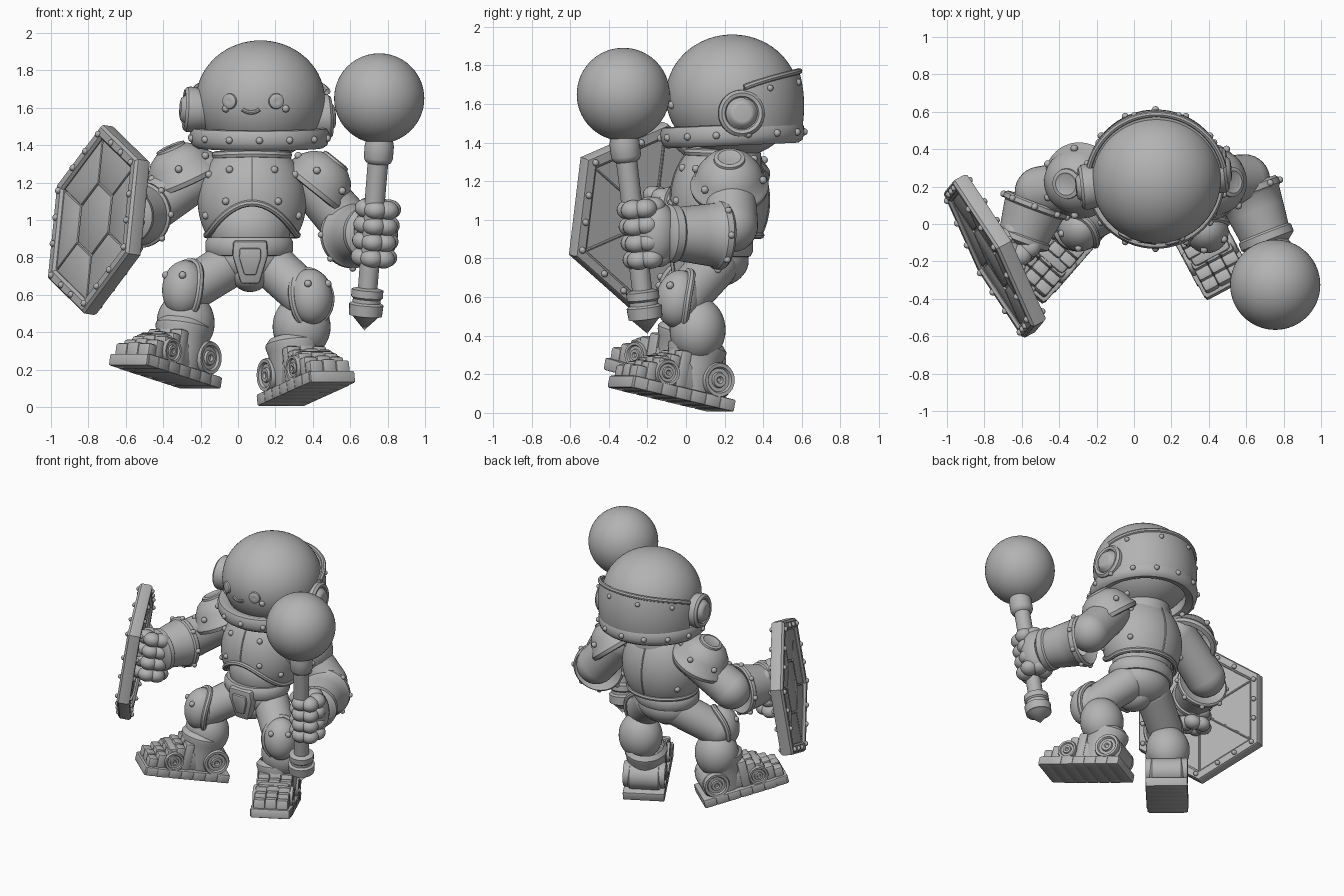
import bpy, bmesh
from math import sin, cos, pi, sqrt, radians
from mathutils import Matrix, Vector

if "Cube" in bpy.data.objects:
    bpy.data.objects.remove(bpy.data.objects["Cube"])

mat = bpy.data.materials.new("plain_grey")
mat.use_nodes = True
GREY = (0.45, 0.45, 0.45, 1)
mat.diffuse_color = GREY
mat.node_tree.nodes["Principled BSDF"].inputs["Base Color"].default_value = GREY
made = []


def finish(name, data):
    ob = bpy.data.objects.new(name, data)
    bpy.context.collection.objects.link(ob)
    data.materials.append(mat)
    made.append(ob)
    return ob


def from_bm(name, bm):
    bmesh.ops.remove_doubles(bm, verts=bm.verts, dist=1e-5)
    bmesh.ops.recalc_face_normals(bm, faces=bm.faces)
    me = bpy.data.meshes.new(name)
    bm.to_mesh(me)
    bm.free()
    return finish(name, me)


def sheet(name, fn, nu, nv, thick=0):
    """Surface from a function of u and v, both 0 to 1."""
    bm = bmesh.new()
    g = [[bm.verts.new(fn(i / nu, j / nv)) for j in range(nv + 1)] for i in range(nu + 1)]
    for i in range(nu):
        for j in range(nv):
            bm.faces.new((g[i][j], g[i + 1][j], g[i + 1][j + 1], g[i][j + 1]))
    ob = from_bm(name, bm)
    if thick:
        mod = ob.modifiers.new("thickness", "SOLIDIFY")
        mod.thickness = thick


def frame(p, axis):
    return Matrix.Translation(p) @ Vector(axis).to_track_quat('Z', 'Y').to_matrix().to_4x4()


def lathe(name, M, prof, seg=48, sx=1, sy=1, phase=0):
    """Turn (height, radius) points about the z axis of M."""
    n = len(prof) - 1

    def fn(u, v):
        h, r = prof[round(v * n)]
        a = 2 * pi * u + phase
        return M @ Vector((r * cos(a) * sx, r * sin(a) * sy, h))
    sheet(name, fn, seg, n)


def balls(name, items, M=Matrix(), seg=12):
    bm = bmesh.new()
    for loc, rad in items:
        r = rad if isinstance(rad, tuple) else (rad,) * 3
        bmesh.ops.create_uvsphere(bm, u_segments=seg, v_segments=seg // 2 + 2, radius=1,
                                  matrix=M @ Matrix.Translation(loc) @ Matrix.Diagonal((*r, 1)))
    from_bm(name, bm)


def blocks(name, M, items, bevel):
    bm = bmesh.new()
    for loc, size in items:
        bmesh.ops.create_cube(bm, size=1, matrix=M @ Matrix.Translation(loc) @ Matrix.Diagonal((*size, 1)))
    bmesh.ops.bevel(bm, geom=bm.edges[:], offset=bevel, segments=2, affect='EDGES', profile=0.5)
    from_bm(name, bm)


def slabs(name, M, polys, z0, z1, bevel):
    bm = bmesh.new()
    for poly in polys:
        lo, hi = ([bm.verts.new(M @ Vector((x, y, z))) for x, y in poly] for z in (z0, z1))
        bm.faces.new(lo)
        bm.faces.new(hi)
        for k in range(len(poly)):
            bm.faces.new((lo[k - 1], lo[k], hi[k], hi[k - 1]))
    bmesh.ops.recalc_face_normals(bm, faces=bm.faces)
    bmesh.ops.bevel(bm, geom=bm.edges[:], offset=bevel, segments=2, affect='EDGES', profile=0.5)
    from_bm(name, bm)


def cord(name, pts, r, closed=False):
    cu = bpy.data.curves.new(name, 'CURVE')
    cu.dimensions = '3D'
    cu.bevel_depth = r
    cu.bevel_resolution = 2
    cu.use_fill_caps = True
    sp = cu.splines.new('POLY')
    sp.points.add(len(pts) - 1)
    for q, p in zip(sp.points, pts):
        q.co = (*p, 1)
    sp.use_cyclic_u = closed
    finish(name, cu)


def limb(name, a, b, ra, rb):
    a, b = Vector(a), Vector(b)
    length = (b - a).length
    lathe(name, frame(a, b - a), [(t / 8 * length, ra + (rb - ra) * t / 8) for t in range(9)], 32)
    balls(name + "_joints", [(a, ra), (b, rb)], seg=32)


# Helmet: globe, lower rim, rear shell, ear discs
HC, HR = Vector((0.12, 0.24, 1.64)), (0.345, 0.345, 0.32)
balls("helmet_globe", [(HC, HR)], seg=64)
RIM = Matrix.Translation((0.115, 0.24, 1.44)) @ Matrix.Rotation(radians(2.5), 4, 'X')
lathe("helmet_rim", RIM, [(-0.04, 0.29), (-0.055, 0.34), (-0.04, 0.362), (-0.01, 0.372),
                          (0.03, 0.372), (0.05, 0.362), (0.055, 0.34), (0.04, 0.29), (-0.04, 0.29)], 64)
balls("rim_rivets", [((0.372 * cos(a), 0.372 * sin(a), 0), 0.019)
                     for a in [2 * pi * (k + 0.5) / 14 for k in range(14)]], RIM)


def rear_shell(u, v):
    a = radians(10 + 160 * u)
    top = 1.64 + 0.13 * max(0, sin(a)) ** 0.6
    z = 1.47 + (top - 1.47) * v
    r = 0.372 * sqrt(1 - ((z - 1.59) / 0.5) ** 2)
    return Vector((0.12 + r * cos(a), 0.24 + r * sin(a), z))


sheet("helmet_rear_shell", rear_shell, 48, 8, 0.04)
cord("rear_shell_trim", [rear_shell(k / 48, 1) for k in range(49)], 0.016)
balls("rear_shell_rivets", [(rear_shell(u, 0.82), 0.017) for u in (0.14, 0.38, 0.62, 0.86)])
EAR = [(-0.06, 0.11), (0.02, 0.122), (0.04, 0.12), (0.055, 0.105), (0.05, 0.088), (0.04, 0.082),
       (0.055, 0.07), (0.07, 0.06), (0.075, 0.045), (0.07, 0)]
lathe("left_ear_disc", frame((0.445, 0.285, 1.55), (1, 0.1, 0.05)), EAR)
lathe("right_ear_disc", frame((-0.235, 0.2, 1.59), (-1, -0.1, 0.05)), EAR)


# Face relief
def on_globe(x, z):
    k = 1 - ((x - HC.x) / HR[0]) ** 2 - ((z - HC.z) / HR[2]) ** 2
    return Vector((x, HC.y - HR[1] * sqrt(k), z))


for side, ex in (("right", -0.045), ("left", 0.205)):
    p = on_globe(ex, 1.635)
    lathe(side + "_eye", frame(p, p - HC), [(-0.01, 0.044), (0.008, 0.04), (0.015, 0.028), (0.014, 0.012), (0.012, 0)], 24)
    balls(side + "_cheek", [(on_globe(ex + (0.05 if side == "left" else -0.02), 1.595), 0.02)])
cord("smile", [on_globe(0.07 + 0.045 * t / 6, 1.575 + 0.016 * (t / 6) ** 2) for t in range(-6, 7)], 0.011)


# Chest armour with an arched front hem
def chest(u, v):
    a = 2 * pi * u
    hem = 0.92 + 0.17 * max(0, -sin(a)) ** 3
    z = hem + (1.36 - hem) * v
    r = 0.29 * sqrt(1 - ((z - 1.1) / 0.33) ** 2)
    return Vector((0.075 + r * cos(a), 0.175 + 0.88 * r * sin(a), z))


sheet("chest_armour", chest, 64, 16, 0.03)
for label, v, r in (("hem", 0, 0.018), ("collar", 0.97, 0.022)):
    cord("chest_" + label, [chest(k / 64, v) for k in range(64)], r, True)
for label, u in (("front", 0.75), ("back", 0.25)):
    cord("chest_seam_" + label, [chest(u, k / 12) for k in range(13)], 0.006)
balls("chest_rivets", [(chest(u, v), 0.02) for u in (0.58, 0.67, 0.83, 0.92, 0.1, 0.4) for v in (0.2, 0.72)])
lathe("neck", Matrix.Translation((0.09, 0.2, 1.25)), [(0, 0.19), (0.08, 0.19), (0.14, 0.18), (0.2, 0.17)])

# Belly, pelvis, belt and buckle
balls("belly", [((0.065, 0.16, 0.95), (0.215, 0.185, 0.2))], seg=48)
balls("pelvis", [((0.06, 0.15, 0.79), (0.21, 0.175, 0.14)), ((0.065, 0.1, 0.705), (0.1, 0.13, 0.09))], seg=40)
BELT = [(-0.05, 0.18), (-0.045, 0.22), (-0.02, 0.235), (0.03, 0.235), (0.05, 0.22), (0.05, 0.17)]
lathe("belt", Matrix.Translation((0.06, 0.145, 0.855)), BELT, 48, 1, 0.86)
BK = Matrix.Translation((0.065, -0.045, 0.79)) @ Matrix.Rotation(radians(97), 4, 'X')
buckle = [(-0.09, 0.1), (0.09, 0.1), (0.095, 0.02), (0.05, -0.13), (-0.05, -0.13), (-0.095, 0.02)]
slabs("buckle", BK, [buckle], -0.08, 0.022, 0.014)
slabs("buckle_plate", BK, [[(x * 0.62, y * 0.62) for x, y in buckle]], 0.01, 0.038, 0.008)

# Legs and feet
WHEEL = [(-0.3, 0.93), (0.1, 1), (0.28, 0.93), (0.26, 0.74), (0.12, 0.66), (0.12, 0.45),
         (0.26, 0.4), (0.26, 0.2), (0.14, 0.12), (0.14, 0)]
LEGS = (("left", (0.18, 0.14, 0.76), (0.35, 0.0, 0.6), (0.39, -0.04, 0.59), (0.34, 0.06, 0.43), (0.37, -0.082, 0.068), 28),
        ("right", (-0.05, 0.14, 0.76), (-0.27, 0.01, 0.62), (-0.29, -0.03, 0.635), (-0.28, 0.03, 0.45), (-0.395, -0.115, 0.16), -41))
for side, hip, knee, pad, calf, sole, yaw in LEGS:
    limb(side + "_thigh", hip, knee, 0.125, 0.12)
    turn = Matrix.Rotation(radians(yaw), 4, 'Z')
    P = Matrix.Translation(pad) @ turn @ Matrix.Rotation(radians(-10), 4, 'X')
    balls(side + "_knee_pad", [((0, 0, 0), (0.116, 0.115, 0.15))], P, 40)
    cord(side + "_knee_trim", [P @ Vector((0.118 * cos(a), 0.015 - 0.02 * cos(2 * a), 0.15 * sin(a)))
                               for a in [2 * pi * k / 40 for k in range(40)]], 0.02, True)
    balls(side + "_knee_rivets", [((x, -0.09, 0.055), 0.02) for x in (-0.06, 0.06)], P)
    balls(side + "_calf", [(calf, (0.155, 0.145, 0.17))], seg=40)
    F = Matrix.Translation(sole) @ turn @ Matrix.Rotation(radians(-12), 4, 'X')
    lathe(side + "_boot_shaft", F @ Matrix.Translation((0, 0.1, 0.06)),
          [(0, 0.125), (0.12, 0.14), (0.19, 0.145), (0.22, 0.155), (0.24, 0.155), (0.27, 0.13)], 40, 0.95, 1)
    blocks(side + "_sole", F, [((0, 0.26 - k * 0.087, 0.032), (0.29 - 0.02 * (k == 6), 0.09, 0.064)) for k in range(7)], 0.009)
    blocks(side + "_sole_core", F, [((0, 0, 0.033), (0.28, 0.59, 0.064))], 0.008)
    blocks(side + "_toe_plates", F, [((c * 0.08, -0.255 + k * 0.06, 0.09 + k * 0.016 - 0.007 * abs(c)),
                                      (0.083, 0.066, 0.09 + k * 0.032)) for k in range(5) for c in (-1, 0, 1)], 0.015)
    blocks(side + "_instep", F, [((0, -0.02, 0.13), (0.23, 0.28, 0.16))], 0.03)
    lathe(side + "_heel_barrel", F @ frame((-0.12, 0.19, 0.135), (1, 0, 0)),
          [(0, 0), (0, 0.08), (0.02, 0.098), (0.22, 0.098), (0.24, 0.08), (0.24, 0)], 40)
    for label, y, z, r in (("heel", 0.19, 0.145, 0.092), ("toe", -0.11, 0.12, 0.07)):
        for d in (-1, 1):
            lathe(f"{side}_{label}_wheel_{'outer' if d * yaw > 0 else 'inner'}",
                  F @ frame((d * 0.12, y, z), (d, 0, 0)), [(h * r, q * r) for h, q in WHEEL], 32)

# Arms: pauldrons, gauntlets
PAD = [(-0.06, 0.185), (-0.055, 0.215), (-0.03, 0.222), (-0.01, 0.212), (0, 0.2), (0.06, 0.18),
       (0.11, 0.142), (0.14, 0.095), (0.155, 0.045), (0.158, 0)]
ARMS = (("left", (0.4, 0.23, 1.19), (0.59, 0.235, 0.97), (0.43, 0.225, 1.2), (0.6, 0, 0.75), (0.6, 0.2, 0.92), (0.73, -0.13, 0.93)),
        ("right", (-0.2, 0.23, 1.25), (-0.5, 0.17, 1.045), (-0.3, 0.23, 1.25), (-0.4, -0.1, 0.9), (-0.52, 0.12, 1.03), (-0.61, -0.12, 1.02)))
for side, shoulder, elbow, base, axis, rear, wrist in ARMS:
    limb(side + "_upper_arm", shoulder, elbow, 0.13, 0.138)
    S = frame(base, axis)
    lathe(side + "_shoulder_pad", S, PAD, 40, 0.92, 0.95)
    lathe(side + "_shoulder_boss", S @ Matrix.Translation((0, 0, 0.12)),
          [(0, 0.085), (0.035, 0.08), (0.04, 0.06), (0.034, 0.05), (0.04, 0)], 32)
    balls(side + "_shoulder_rivets", [((0.18 * cos(a), 0.18 * sin(a), 0.045), 0.02)
                                      for a in [pi / 4 + pi / 3 * k for k in range(6)]], S)
    rear, wrist = Vector(rear), Vector(wrist)
    G, L = frame(rear, wrist - rear), (wrist - rear).length
    lathe(side + "_gauntlet", G, [(t * L, r) for t, r in (
        (0.12, 0.1), (0.03, 0.16), (0, 0.175), (0.04, 0.188), (0.13, 0.188), (0.17, 0.174), (0.4, 0.163), (0.74, 0.146),
        (0.77, 0.158), (0.88, 0.158), (0.92, 0.14), (1, 0.1), (1, 0))], 48, 0.95, 0.95)
    balls(side + "_gauntlet_rivets", [((0.18 * cos(a), 0.18 * sin(a), 0.09 * L), 0.018)
                                      for a in [pi / 4 * k for k in range(8)]], G)


def fist(name, M):
    """Four knuckled fingers wrapped about the z axis of M."""
    balls(name, [((0.066 * cos(a), 0.066 * sin(a), -0.13 + 0.087 * k), (0.062, 0.062, 0.052))
                 for k in range(4) for a in [pi / 4 + pi / 3 * j for j in range(6)]], M, 20)


# Mace: ball, shaft, collars and spike
TOP, TIP = Vector((0.76, -0.325, 1.45)), Vector((0.675, -0.2, 0.41))
balls("mace_ball", [((0.755, -0.325, 1.65), 0.241)], seg=64)
lathe("mace_shaft", frame(TIP, TOP - TIP), [
    (0, 0), (0.075, 0.07), (0.08, 0.088), (0.14, 0.092), (0.15, 0.075), (0.17, 0.075), (0.18, 0.085), (0.22, 0.085),
    (0.23, 0.052), (0.9, 0.055), (0.91, 0.07), (0.93, 0.078), (1.0, 0.078), (1.05, 0.065)], 32)
HAND = TIP.lerp(TOP, 0.5) + Vector((0.02, 0.045, 0))
fist("left_fist", frame(HAND, TOP - TIP))
balls("left_palm", [(HAND + Vector((0.0, 0.06, 0)), (0.118, 0.115, 0.17))], seg=32)

# Shield: six-sided rim, tiled panel, back ribs, rivets and grip, slightly skewed
U, V = Vector((0.235, -0.43, 0.075)).normalized(), Vector((0.05, 0.06, 0.5)).normalized()
N = U.cross(V).normalized()
SH = Matrix.Translation((-0.745, -0.172, 1.0)) @ Matrix((U, V, N)).transposed().to_4x4()
R, WIDE = 0.51, 1.02
lathe("shield_rim", SH, [(h, q * R) for h, q in ((-0.045, 0.98), (-0.03, 1), (0.03, 1), (0.045, 0.97), (0.045, 0.88),
      (0.03, 0.85), (-0.03, 0.85), (-0.045, 0.88), (-0.045, 0.98))], 6, WIDE, 1, pi / 6)
lathe("shield_panel", SH, [(-0.02, 0), (-0.02, 0.45), (0.005, 0.45), (0.015, 0.2), (0.015, 0)], 6, WIDE, 1, pi / 6)


def hexpt(k, r):
    return Vector((WIDE * r * cos(pi / 6 + pi / 3 * k), r * sin(pi / 6 + pi / 3 * k)))


tiles = [[hexpt(k, 0.19) for k in range(6)]]
for k in range(6):
    quad = [hexpt(k, 0.2), hexpt(k, 0.44), hexpt(k + 1, 0.44), hexpt(k + 1, 0.2)]
    mid = sum(quad, Vector((0, 0))) / 4
    tiles.append([mid + (q - mid) * 0.97 for q in quad])
slabs("shield_tiles", SH, tiles, -0.01, 0.026, 0.006)
for k in range(6):
    cord(f"shield_back_rib_{k + 1}", [SH @ hexpt(k, r).to_3d() + N * -0.02 for r in (0.05, 0.43)], 0.008)
balls("shield_rivets", [((*hexpt(k, 0.47).lerp(hexpt(k + 1, 0.47), t), z), 0.018)
                        for k in range(6) for t in (0.04, 0.35, 0.65) for z in (0.046, -0.046)], SH)
GRIP = SH @ Matrix.Translation((0, 0, -0.125))
lathe("shield_grip", GRIP, [(-0.06, 0.06), (0.12, 0.06)], 24)
fist("right_fist", GRIP @ Matrix.Rotation(-pi / 2, 4, 'X'))

# Turn the cords into meshes and smooth everything, keeping sharp edges
bpy.ops.object.select_all(action='DESELECT')
for ob in made:
    ob.select_set(True)
bpy.context.view_layer.objects.active = made[-1]
bpy.ops.object.convert(target='MESH')
bpy.ops.object.shade_smooth_by_angle(angle=radians(38))
